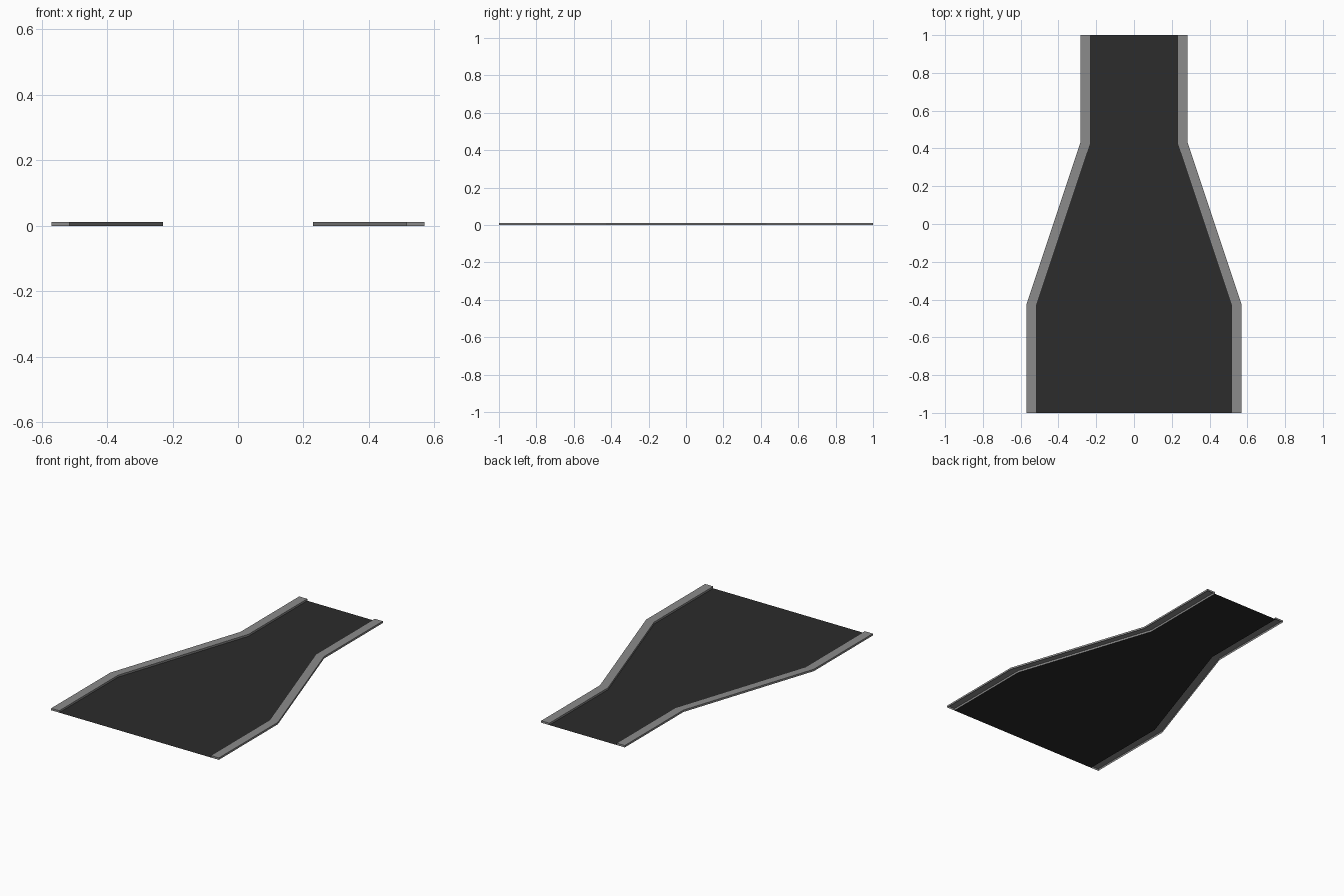
import bpy, bmesh

if "Cube" in bpy.data.objects:
    bpy.data.objects.remove(bpy.data.objects["Cube"])

# Plan profile: (y, outer half width) at each bend, and segments between bends
BENDS = [(-1.0, 0.57), (-0.427, 0.57), (0.43, 0.284), (1.0, 0.284)]
STEPS = [5, 8, 5]
CURB_W, CURB_H = 0.055, 0.012


def stations():
    pts = [BENDS[0]]
    for (y0, w0), (y1, w1), n in zip(BENDS, BENDS[1:], STEPS):
        pts += [(y0 + (y1 - y0) * i / n, w0 + (w1 - w0) * i / n) for i in range(1, n + 1)]
    return pts


def loft(name, section, caps=False):
    """Skin an open cross-section along the plan stations."""
    bm = bmesh.new()
    rows = [[bm.verts.new(p) for p in section(y, w)] for y, w in stations()]
    for a, b in zip(rows, rows[1:]):
        for i in range(len(a) - 1):
            bm.faces.new((a[i], a[i + 1], b[i + 1], b[i]))
    if caps:
        bm.faces.new(rows[0][::-1])
        bm.faces.new(rows[-1])
    bm.normal_update()
    me = bpy.data.meshes.new(name)
    bm.to_mesh(me)
    bm.free()
    ob = bpy.data.objects.new(name, me)
    bpy.context.collection.objects.link(ob)
    return ob


def paint(ob, name, grey):
    mat = bpy.data.materials.new(name)
    mat.diffuse_color = (grey, grey, grey, 1)
    mat.use_nodes = True
    mat.node_tree.nodes["Principled BSDF"].inputs["Base Color"].default_value = mat.diffuse_color
    ob.data.materials.append(mat)


# Flat tapering road surface between the curbs
road = loft("road_surface", lambda y, w: [(-w + CURB_W, y, 0), (w - CURB_W, y, 0)])
paint(road, "asphalt", 0.025)

# Raised curb, open underneath, mirrored to the other side
curb = loft("curbs", lambda y, w: [(-w, y, 0), (-w, y, CURB_H),
                                   (-w + CURB_W, y, CURB_H), (-w + CURB_W, y, 0)], caps=True)
mirror = curb.modifiers.new("mirror", 'MIRROR')
mirror.use_mirror_merge = False
paint(curb, "concrete", 0.26)
